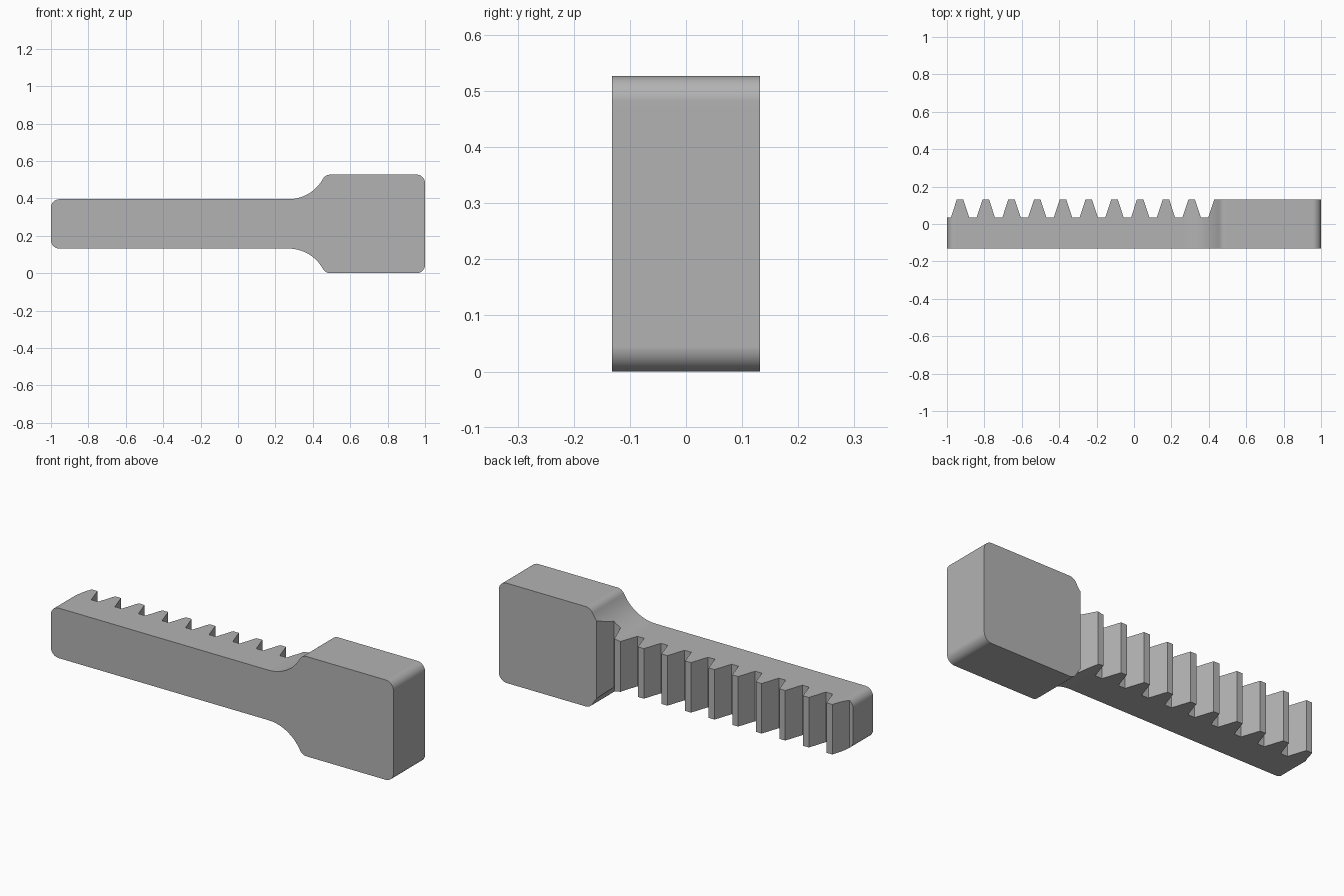
import bpy, bmesh
from math import sin, cos, acos, pi, radians
from mathutils import Vector

cube = bpy.data.objects.get("Cube")
if cube:
    bpy.data.objects.remove(cube, do_unlink=True)

HALF_DEPTH = 0.132       # half thickness along y
MID = 0.2635             # height of the centre line
SHAFT, HEAD = 0.132, 0.2635   # half heights of shaft and head
ROUND, FILLET = 0.045, 0.21
ROOT = 0.035             # y of the tooth valleys
PITCH, FIRST = 0.1376, -0.93
TEETH = 10

grey = bpy.data.materials.new("grey_metal")
grey.use_nodes = True
colour = (0.45, 0.45, 0.45, 1)
grey.diffuse_color = colour
grey.node_tree.nodes["Principled BSDF"].inputs["Base Color"].default_value = colour


def arc(cx, cz, r, start, end, steps=10):
    angles = [start + (end - start) * i / steps for i in range(steps + 1)]
    return [(cx + r * cos(a), cz + r * sin(a)) for a in angles]


def prism(name, points, sweep):
    """Extrude a closed outline of 3D points along a vector."""
    bm = bmesh.new()
    face = bm.faces.new([bm.verts.new(p) for p in points])
    new = bmesh.ops.extrude_face_region(bm, geom=[face])["geom"]
    verts = [g for g in new if isinstance(g, bmesh.types.BMVert)]
    bmesh.ops.translate(bm, verts=verts, vec=Vector(sweep))
    bmesh.ops.recalc_face_normals(bm, faces=bm.faces)
    mesh = bpy.data.meshes.new(name)
    bm.to_mesh(mesh)
    bm.free()
    mesh.materials.append(grey)
    obj = bpy.data.objects.new(name, mesh)
    bpy.context.collection.objects.link(obj)
    return obj


# Side outline: upper half left to right, then mirrored about the centre line
swing = acos(1 - (HEAD - SHAFT) / (FILLET + ROUND))
start_x = 0.27
end_x = start_x + (FILLET + ROUND) * sin(swing)
upper = arc(-1 + ROUND, SHAFT - ROUND, ROUND, pi, pi / 2)
upper += arc(start_x, SHAFT + FILLET, FILLET, -pi / 2, -pi / 2 + swing, 16)
upper += arc(end_x, HEAD - ROUND, ROUND, pi / 2 + swing, pi / 2)[1:]
upper += arc(1 - ROUND, HEAD - ROUND, ROUND, pi / 2, 0)
outline = upper + [(x, -z) for x, z in reversed(upper)]
bar = prism("toothed_bar", [(x, -HALF_DEPTH - 0.1, MID + z) for x, z in outline],
            (0, 2 * HALF_DEPTH + 0.2, 0))

# Plan outline: straight front, teeth along the back, full depth at the head
plan = [(1.1, -HALF_DEPTH), (-1.1, -HALF_DEPTH), (-1.1, ROOT)]
for i in range(TEETH):
    c = FIRST + i * PITCH
    plan += [(c - 0.049, ROOT), (c - 0.017, HALF_DEPTH),
             (c + 0.017, HALF_DEPTH), (c + 0.049, ROOT)]
shoulder = FIRST + TEETH * PITCH
plan += [(shoulder - 0.049, ROOT), (shoulder - 0.017, HALF_DEPTH), (1.1, HALF_DEPTH)]
cutter = prism("tooth_cutter", [(x, y, -0.1) for x, y in plan], (0, 0, 0.8))
cutter.hide_render = True

# Keep only what lies inside both outlines
cut = bar.modifiers.new("teeth", "BOOLEAN")
cut.operation = "INTERSECT"
cut.solver = "EXACT"
cut.object = cutter
bpy.ops.object.select_all(action="DESELECT")
bar.select_set(True)
bpy.context.view_layer.objects.active = bar
bpy.ops.object.modifier_apply(modifier=cut.name)
bpy.data.objects.remove(cutter, do_unlink=True)

# Smooth the rounded corners, keep the tooth edges crisp
bpy.ops.object.shade_smooth_by_angle(angle=radians(25))
weighted = bar.modifiers.new("flat_normals", "WEIGHTED_NORMAL")
weighted.keep_sharp = True
